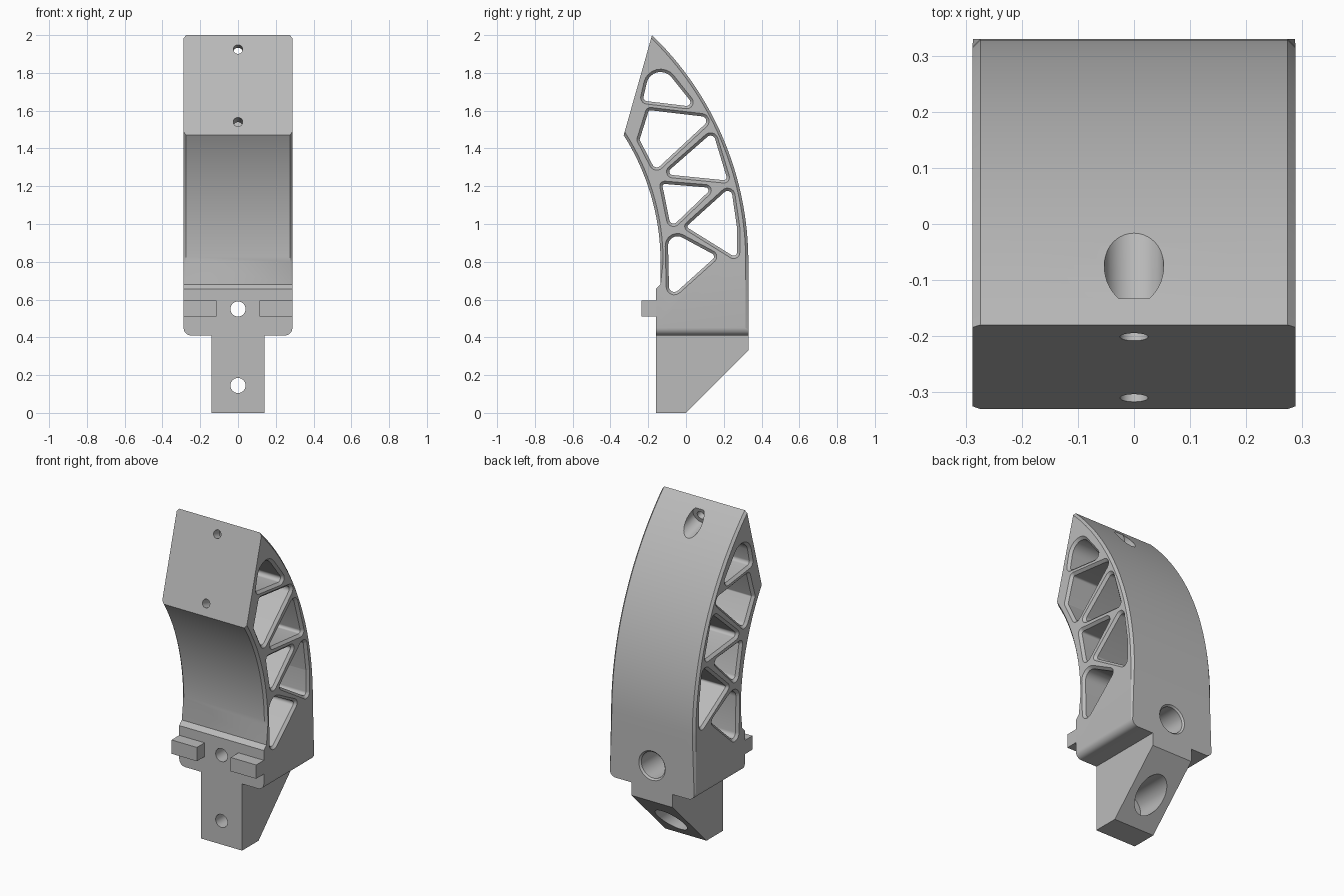
import bpy, bmesh, math
from mathutils import Vector

if "Cube" in bpy.data.objects:
    bpy.data.objects.remove(bpy.data.objects["Cube"])

GREY = (0.5, 0.5, 0.5, 1)
mat = bpy.data.materials.new("plain_grey")
mat.use_nodes = True
mat.diffuse_color = GREY
mat.node_tree.nodes["Principled BSDF"].inputs["Base Color"].default_value = GREY

HALF = 0.288      # half width of the body
CHAMFER = 0.014


def loft(name, rings, tweak=None):
    """Closed solid through equal-length rings of points."""
    bm = bmesh.new()
    loops = [[bm.verts.new(p) for p in ring] for ring in rings]
    n = len(loops[0])
    for a, b in zip(loops, loops[1:]):
        for i in range(n):
            j = (i + 1) % n
            bm.faces.new((a[i], a[j], b[j], b[i]))
    bm.faces.new(loops[0])
    bm.faces.new(loops[-1])
    bmesh.ops.recalc_face_normals(bm, faces=bm.faces[:])
    if tweak:
        tweak(bm)
    mesh = bpy.data.meshes.new(name)
    bm.to_mesh(mesh)
    bm.free()
    mesh.materials.append(mat)
    obj = bpy.data.objects.new(name, mesh)
    bpy.context.collection.objects.link(obj)
    return obj


def slab(name, outline, x0, x1, tweak=None):
    return loft(name, [[(x, y, z) for y, z in outline] for x in (x0, x1)], tweak)


def arc_points(cy, cz, r, z0, z1, steps):
    a0, a1 = math.asin((z0 - cz) / r), math.asin((z1 - cz) / r)
    angles = [a0 + (a1 - a0) * i / steps for i in range(steps + 1)]
    return [(cy + r * math.cos(a), cz + r * math.sin(a)) for a in angles]


def rounded_ring(circles, grow, x, steps=8):
    """Outline wrapped round circles (y, z, radius), listed counter-clockwise."""
    def normal(a, b):
        dy, dz = b[0] - a[0], b[1] - a[1]
        return math.atan2(dz, dy) - math.acos((a[2] - b[2]) / math.hypot(dy, dz))
    ring = []
    n = len(circles)
    for i, c in enumerate(circles):
        start = normal(circles[i - 1], c)
        sweep = (normal(c, circles[(i + 1) % n]) - start) % math.tau
        for k in range(steps + 1):
            a = start + sweep * k / steps
            r = c[2] + grow
            ring.append((x, c[0] + r * math.cos(a), c[1] + r * math.sin(a)))
    return ring


def bore(start, direction, steps):
    """Stepped round cutter: steps are (distance, radius) along the axis."""
    u = Vector(direction).normalized()
    e1 = Vector((1, 0, 0))
    e2 = u.cross(e1)
    turn = [math.tau * i / 40 for i in range(40)]
    return loft("bore_cutter", [[Vector(start) + u * t + (e1 * math.cos(a) + e2 * math.sin(a)) * r
                                 for a in turn] for t, r in steps])


def cut(obj, cutters):
    for c in cutters:
        c.hide_render = True
        bpy.context.view_layer.objects.active = obj
        mod = obj.modifiers.new("cut", 'BOOLEAN')
        mod.operation = 'DIFFERENCE'
        mod.solver = 'EXACT'
        mod.object = c
        bpy.ops.object.modifier_apply(modifier=mod.name)
        bpy.data.objects.remove(c)


def smooth(obj):
    bpy.ops.object.select_all(action='DESELECT')
    obj.select_set(True)
    bpy.context.view_layer.objects.active = obj
    bpy.ops.object.shade_smooth_by_angle(angle=math.radians(28))


# Curved main body
outer = arc_points(-1.337, 0.8, 1.667, 0.8, 2.0, 32)
inner = arc_points(-1.384, 0.8, 1.249, 0.8, 1.47, 24)[::-1]
outline = [(-0.16, 0.41), (0.33, 0.41)] + outer + inner + [(-0.135, 0.68), (-0.16, 0.655)]


def soften(bm):
    def side_edges(test):
        return [e for e in bm.edges
                if abs(e.verts[0].co.x - e.verts[1].co.x) < 1e-4
                and abs(abs(e.verts[0].co.x) - HALF) < 1e-4
                and test(*[v.co for v in e.verts])]
    # Rounded lower side corners
    low = side_edges(lambda a, b: max(a.z, b.z) < 0.42)
    bmesh.ops.bevel(bm, geom=low, offset=0.04, segments=6, profile=0.5, affect='EDGES')
    # Chamfers along the back and the inner curve, not the flat mounting face

    def curved(a, b):
        m = (a + b) / 2
        back = m.y > 0.32 or m.z > 1.74 or m.y > -0.16
        face = abs(a.z - b.z) > 0.5 and m.y < 0
        hollow = m.z > 0.67 and not face
        return hollow and (back or m.z < 1.47) or (m.y > 0.32 and m.z > 0.42)
    bmesh.ops.bevel(bm, geom=side_edges(curved), offset=CHAMFER, segments=1,
                    profile=0.5, affect='EDGES')


body = slab("curved_body", outline, -HALF, HALF, soften)

# Truss openings with chamfered rims
openings = [
    [(-.205, 1.67, .02), (.003, 1.645, .02), (-.135, 1.73, .075)],
    [(-.188, 1.59, .012), (-.235, 1.447, .01), (-.155, 1.325, .025), (.082, 1.545, .025)],
    [(.13, 1.443, .025), (-.07, 1.277, .018), (.2, 1.247, .015)],
    [(-.112, 1.2, .012), (-.066, 1.024, .022), (.103, 1.178, .016)],
    [(.22, 1.15, .025), (.02, .987, .012), (.252, .85, .018), (.252, .98, .018)],
    [(-.045, .885, .05), (-.062, .668, .028), (.13, .827, .018)],
]
rim = [(-HALF - 0.015, 0.03), (-HALF + 0.015, 0), (HALF - 0.015, 0), (HALF + 0.015, 0.03)]
cutters = [loft("opening_cutter", [rounded_ring(o, g, x) for x, g in rim]) for o in openings]

# Bolt holes in the body
into_face = (0, 0.962, -0.272)
cutters += [
    bore((0, -0.2, 0.55), (0, 1, 0),
         [(0, .04), (.15, .04), (.15, .08), (.52, .08), (.54, .1)]),
    bore((0, -0.203, 1.925), into_face, [(-.05, .025), (.06, .025), (.06, .053), (.4, .053)]),
    bore((0, -0.31, 1.54), into_face, [(-.05, .025), (.16, .025)]),
]
cut(body, cutters)
smooth(body)

# Narrow lower tab with its counterbored hole
tab = slab("lower_tab", [(-.16, 0), (0, 0), (.33, .33), (.33, .41), (-.16, .41)], -0.14, 0.14)
cut(tab, [bore((0, -0.2, 0.145), (0, 1, 0), [(0, .04), (.15, .04), (.15, .09), (.6, .09)])])
smooth(tab)

# Locating pads on the front
for side, sign in (("left", 1), ("right", -1)):
    slab(side + "_locating_pad", [(-.235, .51), (-.16, .51), (-.16, .595), (-.235, .595)],
         sign * 0.115, sign * HALF)
